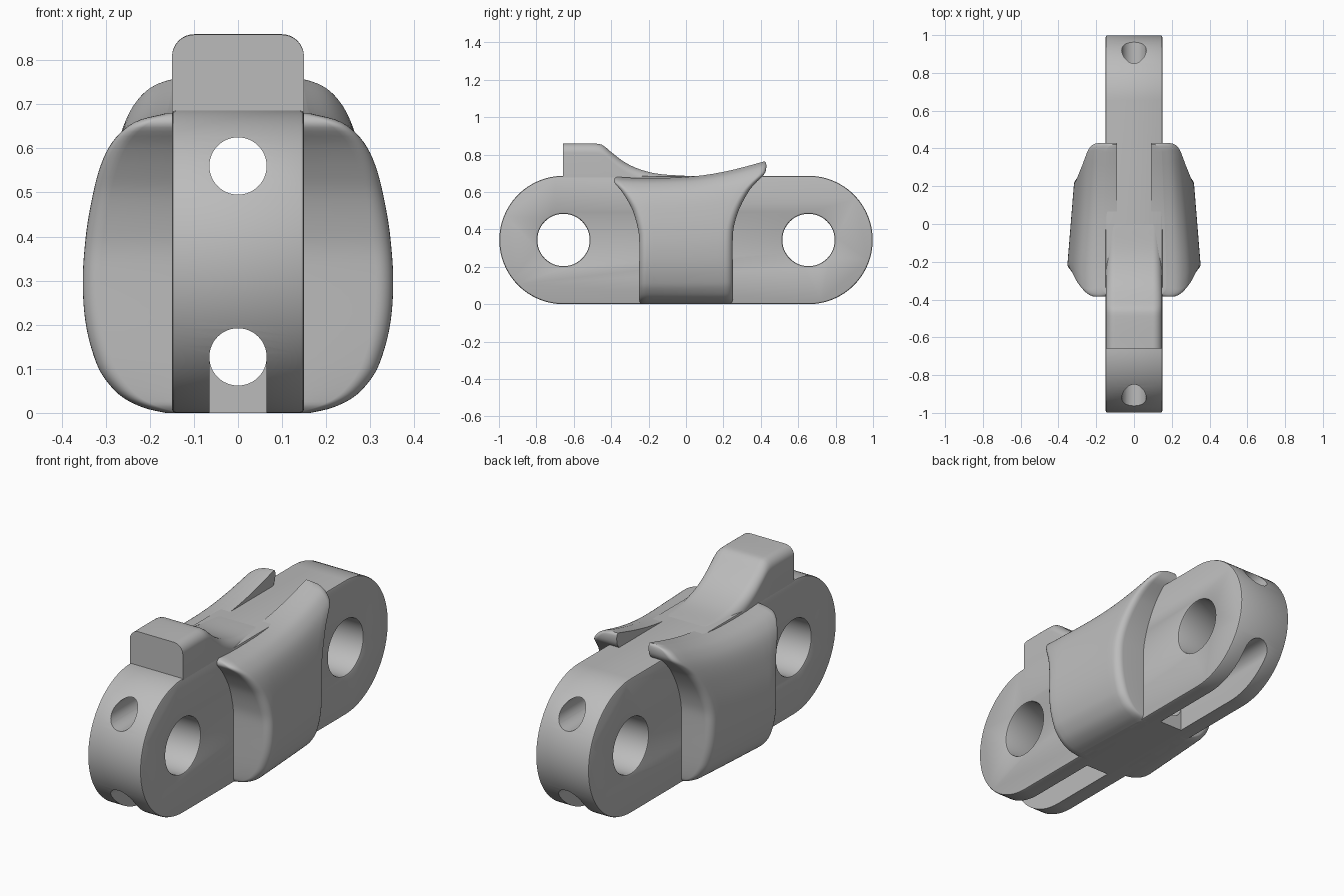
import bpy, math

if "Cube" in bpy.data.objects:
    bpy.data.objects.remove(bpy.data.objects["Cube"], do_unlink=True)

grey = bpy.data.materials.new("plain_grey")
grey.use_nodes = True
COLOUR = (0.5, 0.5, 0.5, 1)
grey.diffuse_color = COLOUR
grey.node_tree.nodes["Principled BSDF"].inputs["Base Color"].default_value = COLOUR

R = 0.343       # link end radius, also mid height
PIN_Y = 0.655   # pin hole offset
HALF = 0.15     # half thickness of the link
BORE = 0.065


def add_mesh(name, verts, faces):
    me = bpy.data.meshes.new(name)
    me.from_pydata(verts, [], faces)
    me.materials.append(grey)
    ob = bpy.data.objects.new(name, me)
    bpy.context.collection.objects.link(ob)
    select(ob)
    bpy.ops.object.mode_set(mode='EDIT')
    bpy.ops.mesh.select_all(action='SELECT')
    bpy.ops.mesh.normals_make_consistent(inside=False)
    bpy.ops.object.mode_set(mode='OBJECT')
    return ob


def select(ob):
    bpy.ops.object.select_all(action='DESELECT')
    ob.select_set(True)
    bpy.context.view_layer.objects.active = ob


def loft(name, rings):
    """Skin closed rings of equal length and cap both ends."""
    n = len(rings[0])
    faces = [(k * n + i, k * n + (i + 1) % n, (k + 1) * n + (i + 1) % n, (k + 1) * n + i)
             for k in range(len(rings) - 1) for i in range(n)]
    last = (len(rings) - 1) * n
    faces += [tuple(range(n)), tuple(range(last, last + n))]
    return add_mesh(name, [p for ring in rings for p in ring], faces)


def cylinder(axis, centre, r, length, n=64):
    x, y, z = centre
    arc = [(r * math.cos(2 * math.pi * i / n), r * math.sin(2 * math.pi * i / n)) for i in range(n)]
    ends = (-length / 2, length / 2)
    if axis == 'x':
        return loft("cutter", [[(x + e, y + a, z + b) for a, b in arc] for e in ends])
    return loft("cutter", [[(x + a, y + e, z + b) for a, b in arc] for e in ends])


def box(x, y0, y1, z0, z1):
    return loft("cutter", [[(-x, y0, z), (x, y0, z), (x, y1, z), (-x, y1, z)] for z in (z0, z1)])


def cut(ob, cutter):
    cutter.hide_render = True
    mod = ob.modifiers.new("cut", 'BOOLEAN')
    mod.operation, mod.solver, mod.object = 'DIFFERENCE', 'EXACT', cutter
    select(ob)
    bpy.ops.object.modifier_apply(modifier=mod.name)
    bpy.data.objects.remove(cutter, do_unlink=True)


def smooth(ob, angle=35):
    select(ob)
    bpy.ops.object.shade_smooth_by_angle(angle=math.radians(angle))


def curve(points):
    """Smooth cubic interpolation through (position, value) points."""
    def slope(i):
        a, b = points[max(i - 1, 0)], points[min(i + 1, len(points) - 1)]
        return (b[1] - a[1]) / (b[0] - a[0])

    def f(p):
        p = min(max(p, points[0][0]), points[-1][0])
        i = next(k for k in range(len(points) - 1) if p <= points[k + 1][0])
        (x0, v0), (x1, v1) = points[i], points[i + 1]
        h = x1 - x0
        u = (p - x0) / h
        return (v0 * (1 + 2 * u) * (1 - u) ** 2 + slope(i) * h * u * (1 - u) ** 2
                + v1 * u * u * (3 - 2 * u) + slope(i + 1) * h * u * u * (u - 1))
    return f


# Link plate: stadium outline with two pin holes and softened rims
outline = []
for side in (1, -1):
    for i in range(49):
        a = math.pi * i / 48 - math.pi / 2
        outline.append((side * (PIN_Y + R * math.cos(a)), R + side * R * math.sin(a)))
plate = loft("link_plate", [[(x, y, z) for y, z in outline] for x in (-HALF, HALF)])
for s in (-1, 1):
    cut(plate, cylinder('x', (0, s * PIN_Y, R), 0.14, 1))
bevel = plate.modifiers.new("rim", 'BEVEL')
bevel.width, bevel.segments = 0.009, 2
bevel.limit_method, bevel.angle_limit = 'ANGLE', math.radians(60)
select(plate)
bpy.ops.object.modifier_apply(modifier="rim")

# Lengthwise bores, the lower one opening into slots under both ends
cut(plate, cylinder('y', (0, 0, 0.56), BORE, 2.4, 48))
cut(plate, cylinder('y', (0, 0, 0.127), BORE, 2.4, 48))
for s in (-1, 1):
    y0, y1 = sorted((s * 0.28, s * 1.2))
    cut(plate, box(BORE - 0.0002, y0, y1, -0.2, 0.127))
smooth(plate)

# Raised tooth: round-shouldered section swept along a falling saddle
height = curve([(-0.66, 0.858), (-0.48, 0.858), (-0.445, 0.85), (-0.40, 0.813), (-0.33, 0.76),
                (-0.25, 0.722), (-0.15, 0.697), (0.0, 0.686), (0.1, 0.68)])
rings = []
for k in range(41):
    y = -0.658 + 0.758 * k / 40
    h, w, r = height(y), HALF - 0.0005, 0.05
    half = [(w, 0.63)] + [(w - r + r * math.cos(a), h - r + r * math.sin(a))
                          for a in (math.pi / 2 * i / 8 for i in range(9))]
    rings.append([(x, y, z) for x, z in half] + [(-x, y, z) for x, z in reversed(half)])
smooth(loft("saddle_tooth", rings))

# Side wings: flared, tapering body built from stacked rounded outlines
width = curve([(0, 0.165), (0.015, 0.21), (0.05, 0.26), (0.1, 0.295), (0.16, 0.32), (0.29, 0.345),
               (0.44, 0.353), (0.59, 0.346), (0.73, 0.33), (0.83, 0.312), (0.9, 0.289),
               (0.95, 0.257), (0.98, 0.222), (1, 0.17)])
front = curve([(0, -0.24), (0.03, -0.25), (0.5, -0.25), (0.59, -0.256), (0.735, -0.283),
               (0.83, -0.317), (0.9, -0.35), (0.955, -0.383), (0.98, -0.383), (1, -0.372)])
back = curve([(0, 0.24), (0.03, 0.25), (0.48, 0.25), (0.575, 0.256), (0.7, 0.285), (0.82, 0.338),
              (0.87, 0.378), (0.91, 0.418), (0.94, 0.428), (0.985, 0.428), (1, 0.42)])
top = curve([(-0.4, 0.682), (-0.25, 0.674), (-0.05, 0.677), (0.1, 0.69), (0.25, 0.718), (0.43, 0.766)])

LEVELS, SIDE, ARC, r = 56, 12, 7, 0.04
verts, faces = [], []
for k in range(LEVELS + 1):
    t = (1 - math.cos(math.pi * k / LEVELS)) / 2
    f, b, w = front(t), back(t), width(t)
    quarter = [(r * (1 - math.sin(a)), r * (1 - math.cos(a)))
               for a in (math.pi / 2 * i / (ARC - 1) for i in range(ARC))]
    half = [(f + dy, w - dx) for dx, dy in quarter]
    half += [(f + r + (b - f - 2 * r) * i / SIDE, w) for i in range(1, SIDE)]
    half += [(b - dy, w - dx) for dx, dy in reversed(quarter)]
    for s in (1, -1):
        for y, x in half:
            taper = min(1, 1 - 0.23 * (y + 0.22))
            verts.append((s * x * taper, y, t * top(y)))
n = len(half)
for k in range(LEVELS):
    a, b = 2 * n * k, 2 * n * (k + 1)
    for s in (0, n):
        faces += [(a + s + i, a + s + i + 1, b + s + i + 1, b + s + i) for i in range(n - 1)]
    for i in (0, n - 1):
        faces.append((a + i, a + n + i, b + n + i, b + i))
for a in (0, 2 * n * LEVELS):
    faces += [(a + i, a + i + 1, a + n + i + 1, a + n + i) for i in range(n - 1)]
wings = add_mesh("side_wings", verts, faces)
cut(wings, box(0.09, -1, 1, -1, 2))
smooth(wings, 40)
